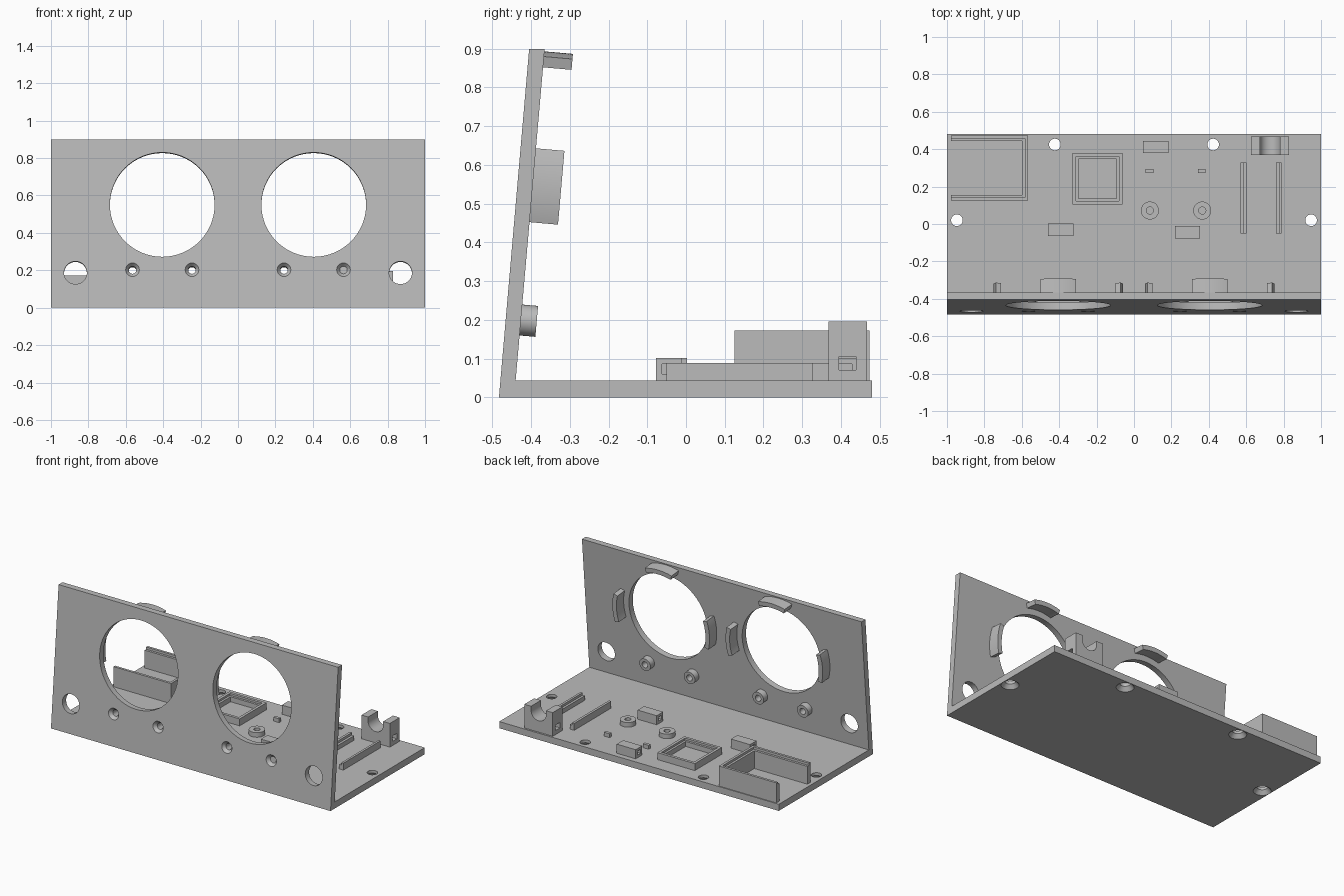
import bpy, bmesh, math
from mathutils import Matrix, Vector

if "Cube" in bpy.data.objects:
    bpy.data.objects.remove(bpy.data.objects["Cube"])

grey = bpy.data.materials.new("plain grey")
grey.use_nodes = True
grey.diffuse_color = (0.5, 0.5, 0.5, 1)
grey.node_tree.nodes["Principled BSDF"].inputs["Base Color"].default_value = (0.5, 0.5, 0.5, 1)

TILT = math.radians(5)
FLOOR = 0.043     # top of the base plate
SINK = 0.01       # overlap into the plate


def finish(name, bm, matrix=Matrix()):
    bmesh.ops.recalc_face_normals(bm, faces=bm.faces)
    mesh = bpy.data.meshes.new(name)
    bm.to_mesh(mesh)
    bm.free()
    mesh.transform(matrix)
    mesh.materials.append(grey)
    ob = bpy.data.objects.new(name, mesh)
    bpy.context.collection.objects.link(ob)
    return ob


def prism(name, points, depth, matrix=Matrix()):
    """Extrude a flat outline along local z."""
    bm = bmesh.new()
    face = bm.faces.new([bm.verts.new((x, y, 0)) for x, y in points])
    ext = bmesh.ops.extrude_face_region(bm, geom=[face])
    moved = [v for v in ext["geom"] if isinstance(v, bmesh.types.BMVert)]
    bmesh.ops.translate(bm, verts=moved, vec=(0, 0, depth))
    return finish(name, bm, matrix)


def box(name, x0, x1, y0, y1, z1, z0=FLOOR - SINK):
    outline = [(x0, y0), (x1, y0), (x1, y1), (x0, y1)]
    return prism(name, outline, z1 - z0, Matrix.Translation((0, 0, z0)))


def cylinder(name, r0, r1, z0, z1, matrix=Matrix()):
    bm = bmesh.new()
    bmesh.ops.create_cone(bm, cap_ends=True, segments=64, radius1=r0, radius2=r1, depth=z1 - z0)
    bmesh.ops.translate(bm, verts=bm.verts, vec=(0, 0, (z0 + z1) / 2))
    return finish(name, bm, matrix)


def activate(ob):
    bpy.ops.object.select_all(action="DESELECT")
    ob.select_set(True)
    bpy.context.view_layer.objects.active = ob


def cut(target, cutters):
    for c in cutters:
        activate(target)
        mod = target.modifiers.new("cut", "BOOLEAN")
        mod.operation, mod.solver, mod.object = "DIFFERENCE", "EXACT", c
        bpy.ops.object.modifier_apply(modifier=mod.name)
        bpy.data.objects.remove(c)


def on_panel(x, z):
    """Frame on the leaning panel's front, local z pointing backwards."""
    y = -0.483 + z * math.tan(TILT)
    return Matrix.Translation((x, y, z)) @ Matrix.Rotation(-math.pi / 2 - TILT, 4, "X")


def screw_hole(matrix, r_head, r_shaft, sink):
    return [cylinder("cutter", r_shaft, r_shaft, -0.1, 0.2, matrix),
            cylinder("cutter", r_head, r_shaft, -0.001, sink, matrix)]


# Base plate and leaning front panel, one L-shaped profile
profile = [(-0.483, 0), (0.48, 0), (0.48, FLOOR), (-0.44, FLOOR), (-0.365, 0.9), (-0.405, 0.9)]
along_x = Matrix(((0, 0, 1, -1), (1, 0, 0, 0), (0, 1, 0, 0), (0, 0, 0, 1)))
housing = prism("base_and_front_panel", profile, 2, along_x)

for side, word in ((-1, "right"), (1, "left")):
    # Large round openings and side cable holes
    eye = on_panel(side * 0.405, 0.551)
    cable = on_panel(side * 0.869, 0.187)
    cut(housing, [cylinder("cutter", 0.28, 0.28, -0.1, 0.2, eye),
                  cylinder("cutter", 0.061, 0.061, -0.1, 0.2, cable)])
    # Countersunk mounting holes in the base
    for x, y in ((0.423, 0.425), (0.947, 0.02)):
        cut(housing, screw_hole(Matrix.Translation((side * x, y, 0)), 0.053, 0.031, 0.025))
    # Screw bosses behind the panel
    for x in (0.246, 0.564):
        frame = on_panel(side * x, 0.203)
        boss = cylinder(f"{word}_screw_boss", 0.04, 0.04, 0.03, 0.08, frame)
        cut(boss, screw_hole(frame, 0.037, 0.02, 0.02))
        cut(housing, screw_hole(frame, 0.037, 0.02, 0.02))
    # Curved retaining clips around each opening
    for turn in (0, -90, 180):
        angles = [math.radians(turn + a * 2) for a in range(-8, 9)]
        arc = [(0.347 * math.cos(a), 0.347 * math.sin(a)) for a in angles]
        arc += [(0.318 * math.cos(a), 0.318 * math.sin(a)) for a in reversed(angles)]
        prism(f"{word}_retaining_clip", arc, 0.078, eye @ Matrix.Translation((0, 0, 0.035)))


# Three-sided tray with an inner ledge
def tray_wall(name, x0, x1, y0, y1, t, top):
    prism(name, [(x0, y0), (x1, y0), (x1, y1), (x0, y1), (x0, y1 - t),
                 (x1 - t, y1 - t), (x1 - t, y0 + t), (x0, y0 + t)],
          top - FLOOR + SINK, Matrix.Translation((0, 0, FLOOR - SINK)))


tray_wall("tray_wall", -0.978, -0.567, 0.125, 0.474, 0.016, 0.173)
tray_wall("tray_ledge", -0.978, -0.582, 0.14, 0.459, 0.016, 0.158)

# Square frame with a stepped rim
frame = box("square_frame", -0.329, -0.061, 0.104, 0.38, 0.088)
cut(frame, [box("cutter", -0.311, -0.079, 0.122, 0.362, 0.2, 0.075),
            box("cutter", -0.297, -0.093, 0.136, 0.348, 0.2, 0)])

# Board rails, each with a low inner step
for name, x0, x1, step in (("inner_rail", 0.57, 0.602, 1), ("outer_rail", 0.759, 0.789, -1)):
    mid = (x0 + x1) / 2
    rail = box(name, x0, x1, -0.05, 0.328, 0.088)
    lo, hi = (mid, x1 + 0.01) if step > 0 else (x0 - 0.01, mid)
    cut(rail, [box("cutter", lo, hi, -0.1, 0.4, 0.2, 0.072)])

# Cable clamp with a rounded notch and a tie slot
clamp = box("cable_clamp", 0.626, 0.829, 0.368, 0.468, 0.196)
notch = Matrix.Translation((0.727, 0.6, 0.17)) @ Matrix.Rotation(math.pi / 2, 4, "X")
cut(clamp, [cylinder("cutter", 0.054, 0.054, 0, 0.4, notch),
            box("cutter", 0.673, 0.781, 0.3, 0.5, 0.3, 0.17),
            box("cutter", 0.5, 0.9, 0.395, 0.439, 0.105, 0.07)])

# Tie-down blocks with a slot through them
for x, y in ((0.116, 0.412), (-0.392, -0.03), (0.286, -0.045)):
    block = box("tie_block", x - 0.068, x + 0.068, y - 0.033, y + 0.033, 0.102)
    cut(block, [box("cutter", x - 0.1, x + 0.1, y - 0.017, y + 0.017, 0.086, 0.06)])

# Ring standoffs and small locating pegs
for x in (0.085, 0.365):
    at = Matrix.Translation((x, 0.072, FLOOR))
    ring = cylinder("ring_standoff", 0.048, 0.048, -SINK, 0.03, at)
    cut(ring, [cylinder("cutter", 0.019, 0.019, -0.1, 0.1, at)])
    box("locating_peg", x - 0.023, x + 0.018, 0.273, 0.293, 0.068)

for ob in bpy.data.objects:
    if ob.type == "MESH":
        activate(ob)
        bpy.ops.object.shade_smooth_by_angle(angle=math.radians(30))
